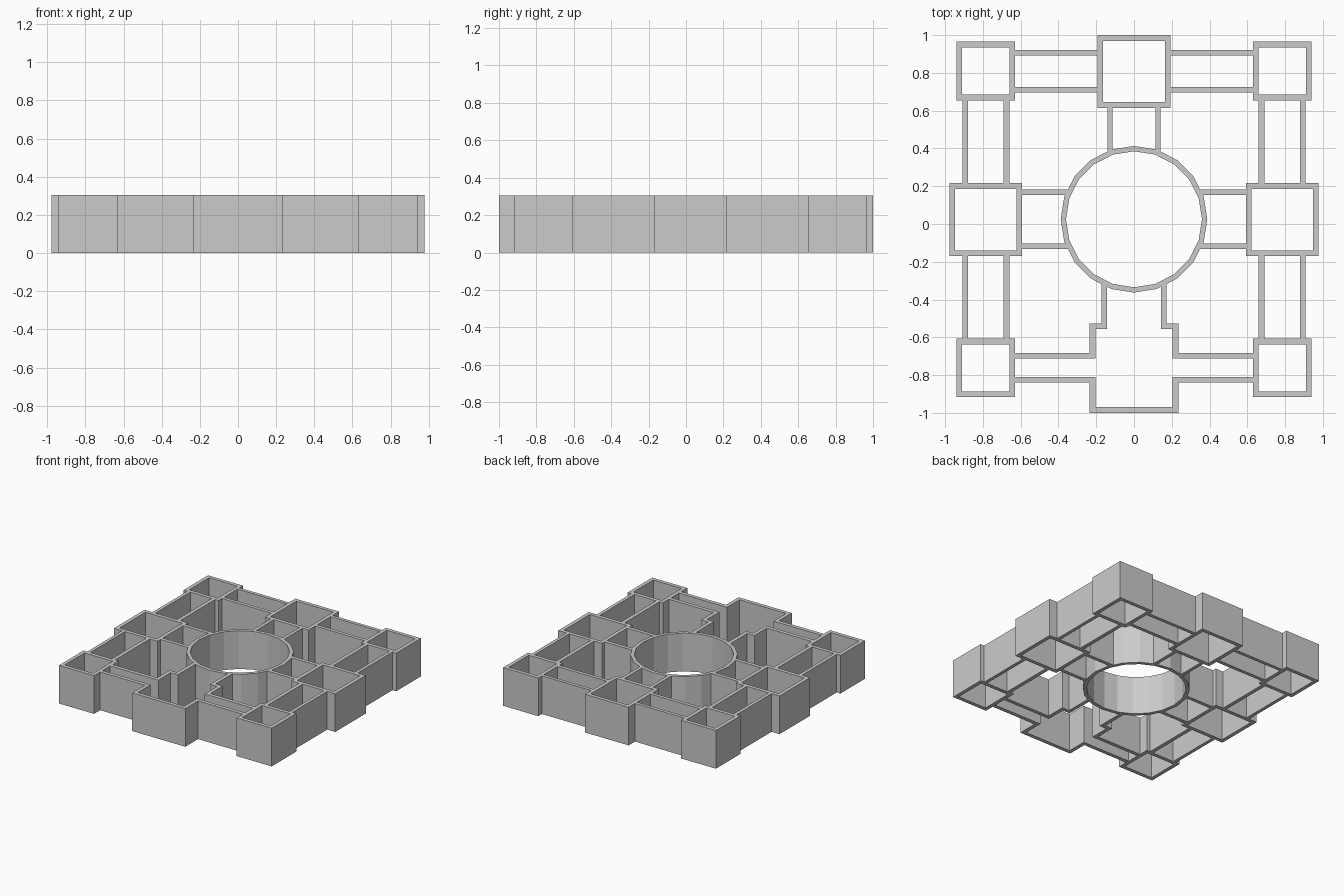
import bpy, bmesh, math

if "Cube" in bpy.data.objects:
    bpy.data.objects.remove(bpy.data.objects["Cube"])

H = 0.305   # wall height
T = 0.03    # wall thickness


def finish(name, bm, mirror=False):
    bmesh.ops.recalc_face_normals(bm, faces=bm.faces)
    me = bpy.data.meshes.new(name)
    bm.to_mesh(me)
    bm.free()
    ob = bpy.data.objects.new(name, me)
    bpy.context.collection.objects.link(ob)
    if mirror:
        m = ob.modifiers.new("mirror", 'MIRROR')
        m.use_mirror_merge = False
    return ob


def raise_faces(bm, faces):
    ext = bmesh.ops.extrude_face_region(bm, geom=faces, use_keep_orig=True)
    verts = [g for g in ext['geom'] if isinstance(g, bmesh.types.BMVert)]
    bmesh.ops.translate(bm, verts=verts, vec=(0, 0, H))


def solid(name, outlines, mirror=False):
    """Extrude flat outlines into walls."""
    bm = bmesh.new()
    for pts in outlines:
        f = bm.faces.new([bm.verts.new((x, y, 0)) for x, y in pts])
        raise_faces(bm, [f])
    return finish(name, bm, mirror)


def shell(name, outer, inner, mirror=False):
    """Closed wall between two matching loops, open top and bottom."""
    bm = bmesh.new()
    a = [bm.verts.new((x, y, 0)) for x, y in outer]
    b = [bm.verts.new((x, y, 0)) for x, y in inner]
    n = len(a)
    faces = [bm.faces.new((a[i], a[(i + 1) % n], b[(i + 1) % n], b[i])) for i in range(n)]
    raise_faces(bm, faces)
    return finish(name, bm, mirror)


def rect(x0, x1, y0, y1):
    return [(x0, y0), (x1, y0), (x1, y1), (x0, y1)]


def room(name, x0, x1, y0, y1, mirror=False):
    return shell(name, rect(x0, x1, y0, y1),
                 rect(x0 + T, x1 - T, y0 + T, y1 - T), mirror)


def circle(r, n=20, cy=0.025):
    return [(r * math.sin(2 * math.pi * i / n), cy + r * math.cos(2 * math.pi * i / n))
            for i in range(n)]


# Square rooms (left and right by mirroring)
room("back_corner_rooms", -0.94, -0.63, 0.655, 0.965, True)
room("front_corner_rooms", -0.94, -0.63, -0.917, -0.607, True)
room("side_rooms", -0.978, -0.592, -0.17, 0.216, True)
room("back_room", -0.193, 0.193, 0.615, 1.0)

# Round central hall
shell("central_hall", circle(0.388), circle(0.36))

# Corridor walls
solid("back_corridors", [rect(-0.63, -0.193, 0.893, 0.92),
                         rect(-0.63, -0.193, 0.697, 0.725)], True)
solid("side_corridors", [rect(x0, x1, y0, y1)
                         for x0, x1 in ((-0.907, -0.88), (-0.69, -0.66))
                         for y0, y1 in ((0.216, 0.655), (-0.607, -0.17))], True)
solid("hall_side_passages", [rect(-0.592, -0.348, 0.154, 0.183),
                             rect(-0.592, -0.348, -0.132, -0.103)], True)
solid("hall_back_passage", [rect(-0.14, -0.113, 0.38, 0.615)], True)

# Entrance room: stepped inner walls, and the outer front wall
solid("entrance_inner_wall", [[
    (-0.63, -0.683), (-0.235, -0.683), (-0.235, -0.527), (-0.172, -0.527),
    (-0.172, -0.312), (-0.142, -0.312), (-0.142, -0.557), (-0.205, -0.557),
    (-0.205, -0.713), (-0.63, -0.713)]], True)
left = [(-0.235, -1.0), (-0.235, -0.84), (-0.63, -0.84),
        (-0.63, -0.81), (-0.205, -0.81), (-0.205, -0.97)]
solid("entrance_front_wall", [left + [(-x, y) for x, y in reversed(left)]])
